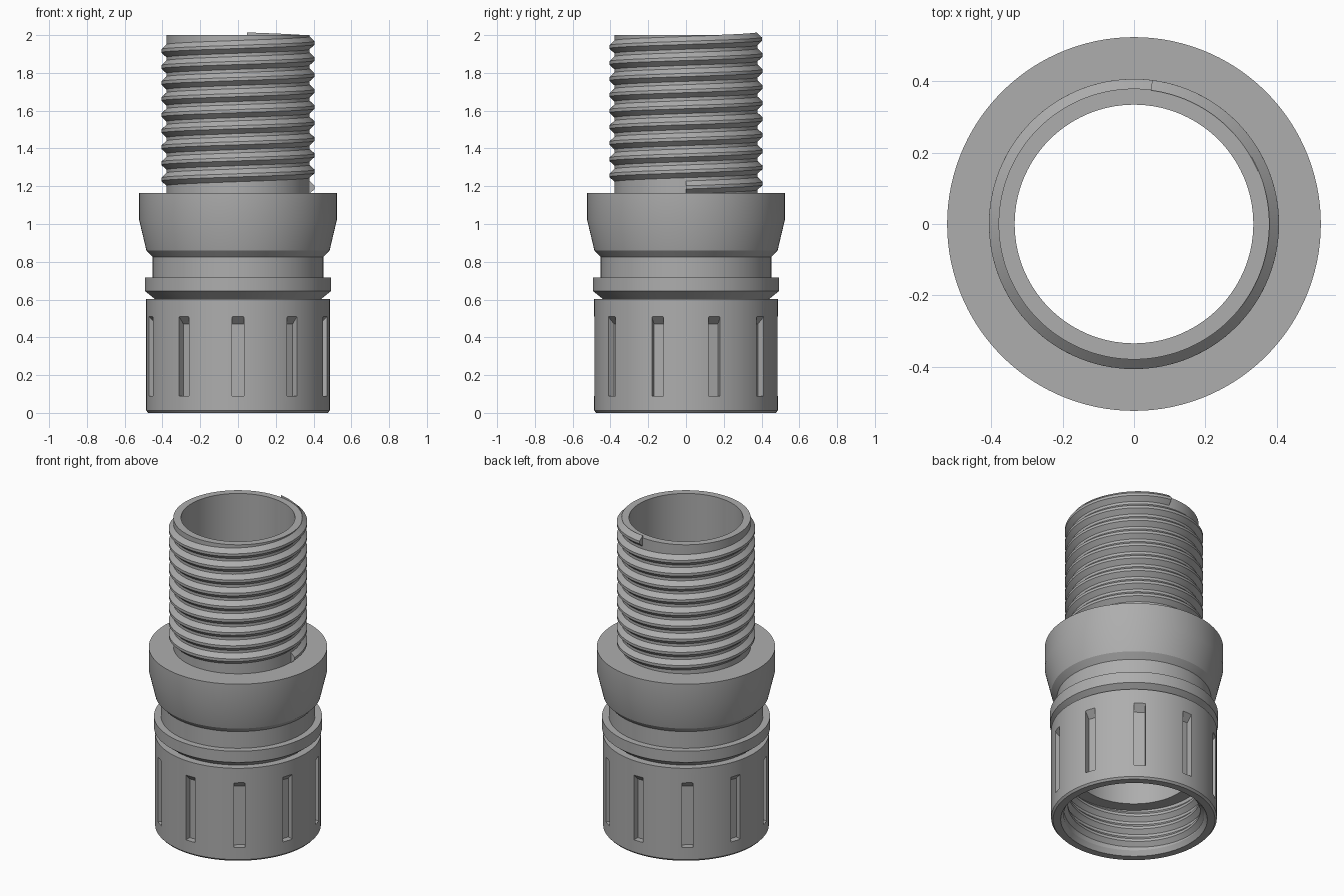
import bpy, bmesh, math

cube = bpy.data.objects.get("Cube")
if cube:
    bpy.data.objects.remove(cube, do_unlink=True)

grey = bpy.data.materials.new("plain_grey")
grey.use_nodes = True
tone = (0.42, 0.42, 0.42, 1)
grey.diffuse_color = tone
grey.node_tree.nodes["Principled BSDF"].inputs["Base Color"].default_value = tone

SEGMENTS = 120


def polar(r, angle, z):
    return (r * math.cos(angle), r * math.sin(angle), z)


def finish(name, bm):
    bmesh.ops.recalc_face_normals(bm, faces=bm.faces)
    mesh = bpy.data.meshes.new(name)
    bm.to_mesh(mesh)
    bm.free()
    mesh.materials.append(grey)
    obj = bpy.data.objects.new(name, mesh)
    bpy.context.collection.objects.link(obj)
    return obj


def smooth(obj):
    bpy.ops.object.select_all(action='DESELECT')
    obj.select_set(True)
    bpy.context.view_layer.objects.active = obj
    bpy.ops.object.shade_smooth_by_angle(angle=math.radians(25))


def bridge(bm, a, b):
    n = len(a)
    for i in range(n):
        j = (i + 1) % n
        bm.faces.new((a[i], a[j], b[j], b[i]))


def lathe(name, profile):
    # closed (radius, height) outline turned about z
    bm = bmesh.new()
    rings = [[bm.verts.new(polar(r, math.tau * k / SEGMENTS, z)) for r, z in profile]
             for k in range(SEGMENTS)]
    for k in range(SEGMENTS):
        bridge(bm, rings[k], rings[(k + 1) % SEGMENTS])
    return finish(name, bm)


def thread(name, root, crest, z0, pitch, turns, start):
    # trapezoid ridge swept along a right-handed helix
    base, tip = pitch * 0.42, pitch * 0.1
    section = [(root, -base), (crest, -tip), (crest, tip), (root, base)]
    bm = bmesh.new()
    steps = round(turns * SEGMENTS)
    rings = []
    for k in range(steps + 1):
        t = turns * k / steps
        rings.append([bm.verts.new(polar(r, start + math.tau * t, z0 + pitch * t + dz))
                      for r, dz in section])
    for a, b in zip(rings, rings[1:]):
        bridge(bm, a, b)
    bm.faces.new(rings[0])
    bm.faces.new(rings[-1])
    smooth(finish(name, bm))


# Hollow fitting: gripping nut, collar, neck, flared shoulder and pipe
outer = [(0.475, 0), (0.486, 0.012), (0.486, 0.603), (0.44, 0.603), (0.493, 0.645),
         (0.493, 0.717), (0.452, 0.717), (0.452, 0.825), (0.485, 0.86), (0.523, 1.02),
         (0.523, 1.165), (0.379, 1.165), (0.379, 2)]
inner = [(0.334, 2), (0.334, 0.3), (0.412, 0.3), (0.412, 0.03), (0.43, 0)]
fitting = lathe("fitting_body", outer + inner)

# Ten grip slots with sloping tops cut around the nut
bm = bmesh.new()
for n in range(10):
    angle = math.tau * n / 10 - math.pi / 2
    sides = []
    for off in (-0.033, 0.033):
        side = []
        for r, z in [(0.446, 0.09), (0.506, 0.09), (0.506, 0.53), (0.446, 0.47)]:
            x, y, z = polar(r, angle, z)
            side.append(bm.verts.new((x - off * math.sin(angle), y + off * math.cos(angle), z)))
        sides.append(side)
        bm.faces.new(side)
    bridge(bm, *sides)
cutter = finish("slot_cutter", bm)
cutter.hide_render = True
cut = fitting.modifiers.new("slots", 'BOOLEAN')
cut.operation = 'DIFFERENCE'
cut.solver = 'EXACT'
cut.object = cutter
bpy.context.view_layer.objects.active = fitting
bpy.ops.object.modifier_apply(modifier=cut.name)
bpy.data.objects.remove(cutter, do_unlink=True)
smooth(fitting)

# Screw threads outside the pipe and inside the nut
thread("pipe_thread", 0.377, 0.406, 1.194, 0.085, 9.23, 0)
thread("nut_thread", 0.414, 0.388, 0.05, 0.085, 2.6, math.radians(80))
